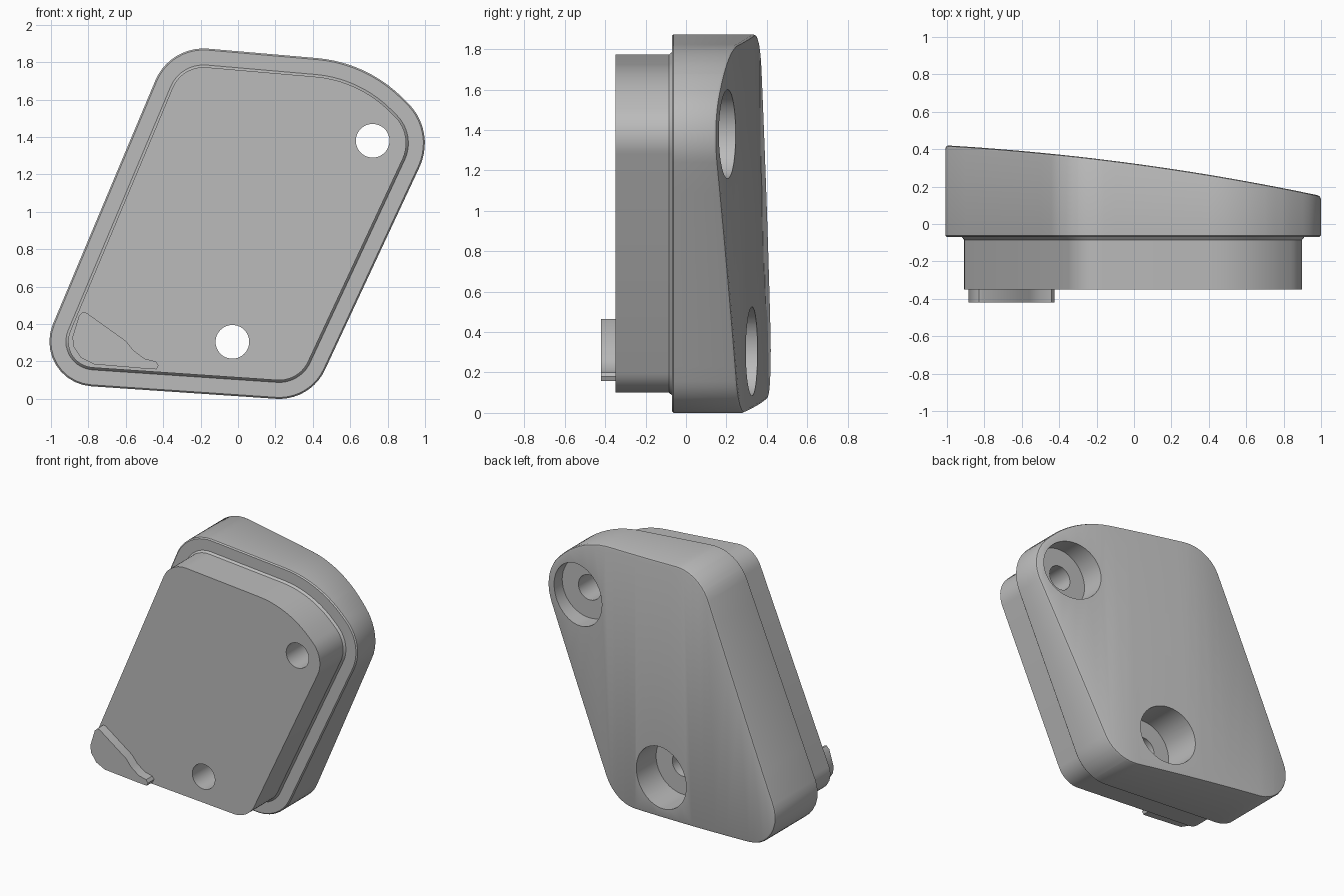
import bpy, bmesh, math
from mathutils import Vector

if "Cube" in bpy.data.objects:
    bpy.data.objects.remove(bpy.data.objects["Cube"], do_unlink=True)

grey = bpy.data.materials.new("plain grey")
grey.diffuse_color = (0.5, 0.5, 0.5, 1)
grey.use_nodes = True
grey.node_tree.nodes["Principled BSDF"].inputs["Base Color"].default_value = (0.5, 0.5, 0.5, 1)

# Outline corners seen from the front: x, z, rounding radius
CORNERS = [(-1.12, 0.09, 0.24), (0.387, -0.012, 0.27), (1.06, 1.431, 0.30),
           (0.69, 1.799, 0.74), (-0.363, 1.89, 0.28)]
FRONT, STEP, BACK = -0.35, -0.07, 0.3


def outline(inset, steps=10):
    """Rounded polygon, shrunk evenly by inset."""
    pts = []
    for i, (x, z, r) in enumerate(CORNERS):
        p = Vector((x, z))
        a = (Vector(CORNERS[i - 1][:2]) - p).normalized()
        b = (Vector(CORNERS[(i + 1) % len(CORNERS)][:2]) - p).normalized()
        half = a.angle(b) / 2
        centre = p + (a + b).normalized() * (r / math.sin(half))
        start = p + a * (r / math.tan(half)) - centre
        turn = math.pi - 2 * half
        for k in range(steps + 1):
            t = turn * k / steps
            c, s = math.cos(t), math.sin(t)
            d = Vector((start.x * c - start.y * s, start.x * s + start.y * c))
            pts.append(centre + d * ((r - inset) / r))
    return pts


def back_surface(x):
    """Gently bulged slope of the back."""
    return min(0.42, 0.285 - 0.135 * x + 0.038 * (1 - x * x))


def make_object(name, bm):
    bmesh.ops.recalc_face_normals(bm, faces=bm.faces)
    mesh = bpy.data.meshes.new(name)
    bm.to_mesh(mesh)
    bm.free()
    ob = bpy.data.objects.new(name, mesh)
    bpy.context.collection.objects.link(ob)
    mesh.materials.append(grey)
    return ob


def loft(rings):
    """Bridge (points, y) rings and cap both ends."""
    bm = bmesh.new()
    loops = [[bm.verts.new((p[0], y, p[1])) for p in pts] for pts, y in rings]
    for low, high in zip(loops, loops[1:]):
        for i in range(len(low)):
            bm.faces.new((low[i - 1], low[i], high[i], high[i - 1]))
    bm.faces.new(loops[0])
    bm.faces.new(loops[-1])
    return bm


# Body: raised front plate, wider flange, eased back edge
bm = loft([(outline(0.1), FRONT), (outline(0.1), STEP - 0.015), (outline(0.088), STEP),
           (outline(0.008), STEP), (outline(0), STEP + 0.008),
           (outline(0), BACK - 0.015), (outline(0.005), BACK - 0.004), (outline(0.016), BACK)])

# Slice the flange into strips, then shift its back onto the slope
for i in range(-9, 10):
    faces = [f for f in bm.faces if f.calc_center_median().y > 0]
    geom = set(faces)
    for f in faces:
        geom.update(f.edges)
        geom.update(f.verts)
    bmesh.ops.bisect_plane(bm, geom=list(geom), dist=1e-5,
                           plane_co=(i / 10, 0, 0), plane_no=(1, 0, 0))
for v in bm.verts:
    if v.co.y > 0.1:
        v.co.y += back_surface(v.co.x) - BACK
body = make_object("body", bm)


def circle(x, z, r, n=48):
    return [(x + r * math.cos(math.tau * k / n), z + r * math.sin(math.tau * k / n))
            for k in range(n)]


# Two screw holes with counterbores from the back
for x, z in ((0.72, 1.38), (-0.03, 0.305)):
    thin, wide = circle(x, z, 0.09), circle(x, z, 0.22)
    cutter = make_object("hole_cutter", loft([(thin, -0.6), (thin, 0.07), (wide, 0.07), (wide, 0.7)]))
    cutter.hide_render = True
    mod = body.modifiers.new("hole", "BOOLEAN")
    mod.operation, mod.solver, mod.object = "DIFFERENCE", "EXACT", cutter
    bpy.context.view_layer.objects.active = body
    bpy.ops.object.modifier_apply(modifier=mod.name)
    bpy.data.objects.remove(cutter, do_unlink=True)

# Small raised tab on the front plate
TAB = [(-0.83, 0.465), (-0.81, 0.46), (-0.6, 0.31), (-0.56, 0.26), (-0.5, 0.215),
       (-0.44, 0.2), (-0.425, 0.18), (-0.435, 0.158), (-0.5, 0.162), (-0.77, 0.185),
       (-0.84, 0.22), (-0.88, 0.28), (-0.885, 0.33), (-0.85, 0.445)]
tab = make_object("front_tab", loft([(TAB, -0.42), (TAB, FRONT + 0.01)]))

for ob in (body, tab):
    bpy.ops.object.select_all(action="DESELECT")
    ob.select_set(True)
    bpy.context.view_layer.objects.active = ob
    bpy.ops.object.shade_smooth_by_angle(angle=math.radians(35))
